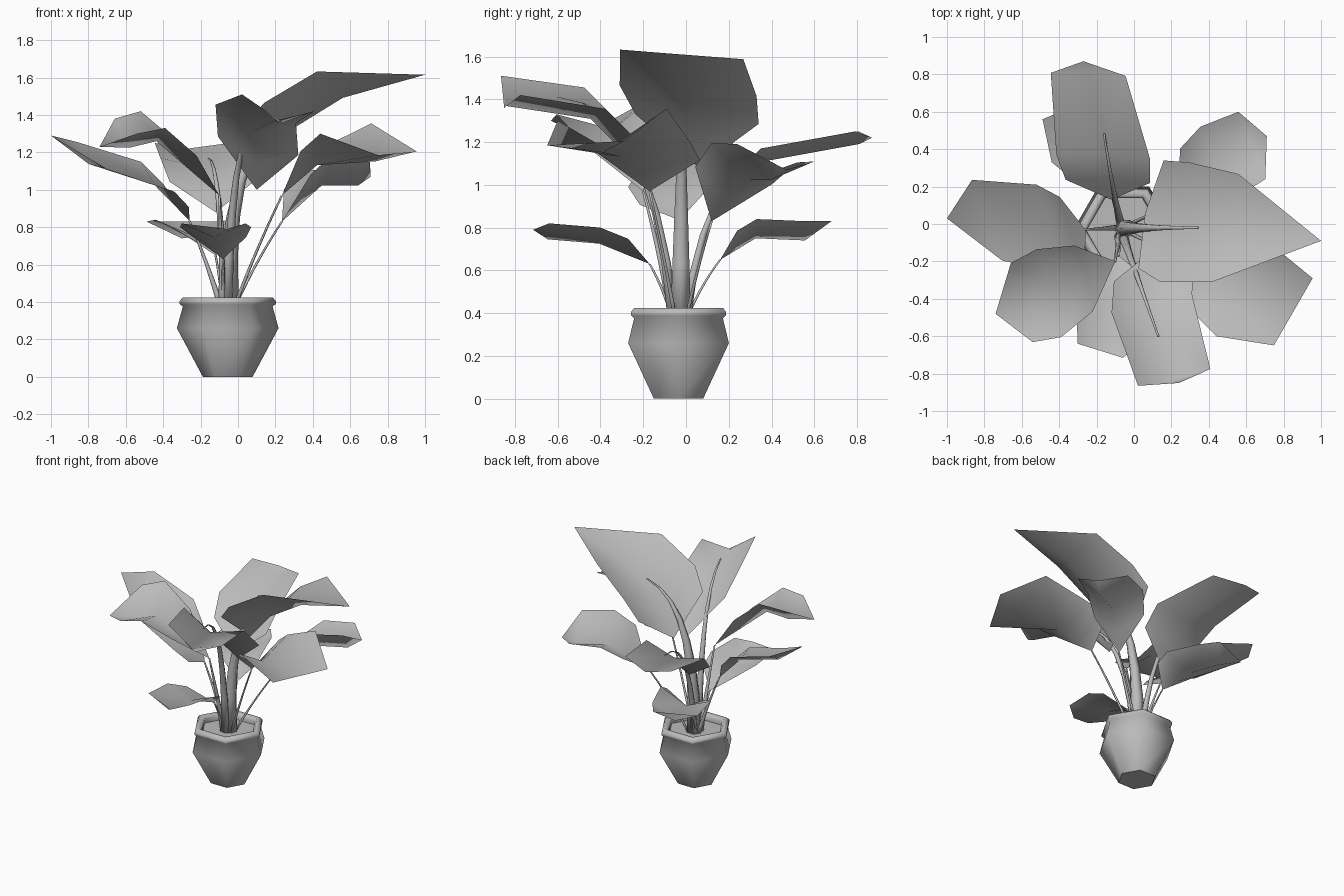
import bpy, bmesh, math
from mathutils import Vector

default = bpy.data.objects.get("Cube")
if default:
    bpy.data.objects.remove(default)

# One plain colour for everything
GREY = (.5, .5, .5, 1)
grey = bpy.data.materials.new("plain_grey")
grey.use_nodes = True
grey.diffuse_color = GREY
grey.node_tree.nodes["Principled BSDF"].inputs["Base Color"].default_value = GREY


def finish(name, bm, sharp_angle=math.pi):
    """Turn a bmesh into a smooth-shaded object."""
    mesh = bpy.data.meshes.new(name)
    bm.to_mesh(mesh)
    bm.free()
    mesh.materials.append(grey)
    obj = bpy.data.objects.new(name, mesh)
    bpy.context.collection.objects.link(obj)
    bpy.ops.object.select_all(action="DESELECT")
    obj.select_set(True)
    bpy.context.view_layer.objects.active = obj
    bpy.ops.object.shade_smooth_by_angle(angle=sharp_angle)
    return obj


def loft(name, rings, sharp_angle):
    """Skin six-sided rings, each given as (centre, radius), and cap both ends."""
    bm = bmesh.new()
    loops = []
    for centre, radius in rings:
        angles = [math.tau * i / 6 for i in range(6)]
        loops.append([bm.verts.new(centre + radius * Vector((math.cos(a), math.sin(a), 0)))
                      for a in angles])
    for low, high in zip(loops, loops[1:]):
        for i in range(6):
            j = (i + 1) % 6
            bm.faces.new((low[i], low[j], high[j], high[i]))
    bm.faces.new(reversed(loops[0]))
    bm.faces.new(loops[-1])
    return finish(name, bm, sharp_angle)


def stem(name, start, bend, end, thick, thin):
    """Tapered stalk along a quadratic curve."""
    start, bend, end = Vector(start), Vector(bend), Vector(end)
    rings = []
    steps = 7
    for i in range(steps + 1):
        t = i / steps
        point = start * (1 - t) ** 2 + bend * 2 * t * (1 - t) + end * t * t
        rings.append((point, thin + (thick - thin) * (1 - t) ** 1.4))
    return loft(name, rings, math.pi)


def leaf(name, base, middle, outer, tip, side, fold, neck=.9, end=.9, twist=0):
    """Creased leaf: pointed base and tip, three rows across, rims raised by fold.
    neck and end scale the first and last row; twist tilts the last row."""
    base, middle, outer, tip, side = map(Vector, (base, middle, outer, tip, side))
    up = side.cross(outer - middle).normalized()
    if up.z < 0:
        up.negate()
    lift = up * fold
    inner = base.lerp(middle - lift, .45)
    rows = [(inner, side * neck), (middle - lift, side),
            (outer - lift, side * end + Vector((0, 0, twist)))]

    bm = bmesh.new()
    first, last = bm.verts.new(base), bm.verts.new(tip)
    ribs = [bm.verts.new(crease) for crease, half in rows]
    for sign in (-1, 1):
        rim = [bm.verts.new(crease + lift + half * sign) for crease, half in rows]
        faces = [(first, ribs[0], rim[0]), (ribs[-1], last, rim[-1])]
        faces += [(ribs[i], ribs[i + 1], rim[i + 1], rim[i]) for i in range(len(rows) - 1)]
        for face in faces:
            bm.faces.new(face)
    bmesh.ops.recalc_face_normals(bm, faces=bm.faces)
    if sum(f.normal.z for f in bm.faces) < 0:
        bmesh.ops.reverse_faces(bm, faces=bm.faces)
    return finish(name, bm)


# Six-sided pot with a rolled rim, profile carried inside down to the soil
pot_profile = [(.133, 0), (.272, .26), (.24, .375), (.257, .39), (.257, .405),
               (.24, .425), (.215, .425), (.2, .405), (.2, .375)]
loft("pot", [(Vector((-.055, -.035, z)), r) for r, z in pot_profile], math.radians(62))

# Leaves: base, middle row, outer row, tip, half-width vector, crease depth
leaf("leaf_top_left", (.06, .06, 1.08), (.215, .01, 1.44), (.49, -.02, 1.61),
     (1, -.09, 1.615), (-.075, -.32, .025), .14)
leaf("leaf_front", (.1, -.14, 1), (.095, -.425, 1.405), (.215, -.82, 1.465),
     (.24, -.85, 1.36), (-.215, -.05, .05), .1, neck=1)
leaf("leaf_front_right", (-.1, -.2, .97), (-.455, -.37, 1.375), (-.6, -.42, 1.34),
     (-.74, -.48, 1.23), (-.065, .235, .045), .12, neck=.75)
leaf("leaf_front_left", (.235, -.17, .97), (.42, -.29, 1.25), (.73, -.37, 1.27),
     (.955, -.29, 1.205), (.02, -.31, .05), .12, twist=-.13)
leaf("leaf_back_left", (.235, .12, .83), (.435, .32, 1.15), (.63, .42, 1.15),
     (.71, .47, 1.07), (.08, -.2, .045), .13)
leaf("leaf_back", (-.12, .13, .88), (-.165, .36, 1.17), (-.245, .8, 1.25),
     (-.27, .87, 1.22), (.25, -.01, 0), .06, end=.8)
leaf("leaf_right", (-.26, -.03, .835), (-.43, -.03, 1.07), (-.785, .02, 1.185),
     (-1, .03, 1.29), (-.09, .24, .08), .05, neck=.75)
leaf("leaf_low_back", (-.12, .16, .65), (-.23, .33, .84), (-.3, .56, .83),
     (-.2, .68, .83), (.21, 0, 0), .09, neck=.75)
leaf("leaf_low_front", (-.08, -.17, .63), (-.12, -.4, .8), (-.13, -.64, .82),
     (-.06, -.715, .79), (-.19, 0, 0), .075, neck=.75)

# Thick central stalks that run on along the big leaves
soil = .37
stem("stem_trunk", (-.05, -.025, soil), (-.07, -.02, 1.34), (.34, -.02, 1.425), .055, .007)
stem("stem_front", (-.06, -.06, soil), (-.03, -.15, 1.38), (.13, -.6, 1.41), .03, .006)
stem("stem_back", (-.07, 0, soil), (-.1, .1, 1.18), (-.16, .48, 1.17), .025, .006)

# Slender stalks that end at the leaf bases: root, end, thickness
slender = {
    "stem_front_right": ((-.08, -.06), (-.1, -.2, .97), .024),
    "stem_front_left": ((-.02, -.05), (.235, -.17, .97), .011),
    "stem_back_left": ((-.02, 0), (.235, .12, .83), .01),
    "stem_right": ((-.09, -.02), (-.26, -.03, .835), .018),
    "stem_low_back": ((-.08, 0), (-.12, .16, .65), .009),
    "stem_low_front": ((-.08, -.06), (-.08, -.17, .63), .012),
}
for name, (root, end, thick) in slender.items():
    start = Vector((*root, soil))
    bend = start.lerp(Vector(end), .45)
    bend.z += .04
    stem(name, start, bend, end, thick, .006)
